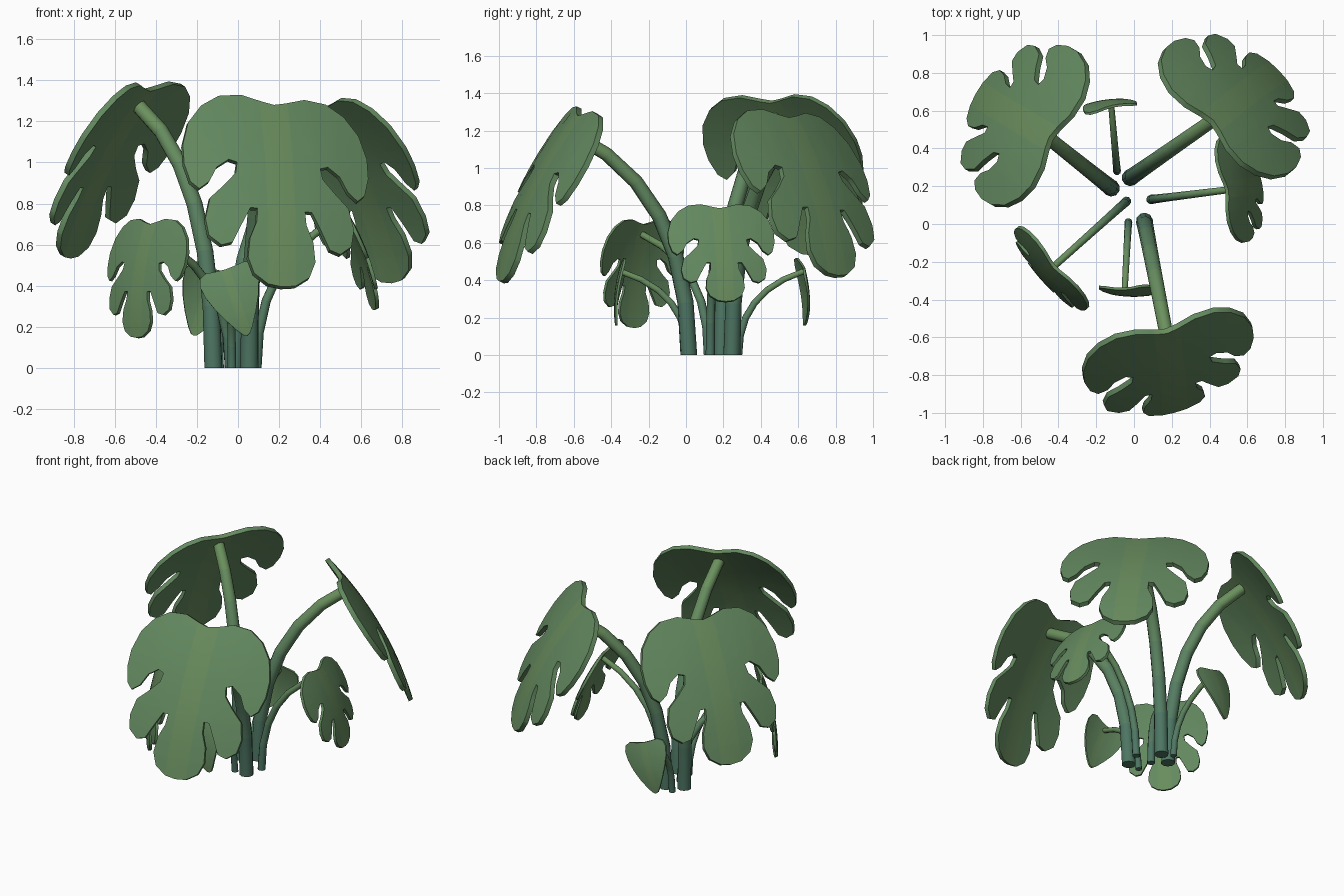
import bpy, bmesh
from math import radians, sin, cos, pi
from mathutils import Vector

if "Cube" in bpy.data.objects:
    bpy.data.objects.remove(bpy.data.objects["Cube"])

def material(name, rgb):
    m = bpy.data.materials.new(name)
    m.diffuse_color = (*rgb, 1)
    m.use_nodes = True
    m.node_tree.nodes["Principled BSDF"].inputs["Base Color"].default_value = m.diffuse_color
    return m

BLADE = material("leaf_green", (0.125, 0.25, 0.115))
RIB = material("midrib_green", (0.14, 0.262, 0.11))
STEPS = 6
LOW, HIGH = Vector((0.075, 0.18, 0.125)), Vector((0.145, 0.28, 0.11))
STEMS = [material(f"stem_green_{i}", LOW.lerp(HIGH, i / (STEPS - 1))) for i in range(STEPS)]

# Right half of each leaf outline: (across, down from the notch)
SPLIT = [(.06, -.015), (.16, -.05), (.27, -.04), (.36, .02), (.43, .12), (.465, .25),
         (.465, .36), (.44, .46), (.40, .50), (.35, .46), (.31, .38), (.25, .335), (.21, .35),
         (.22, .41), (.28, .48), (.35, .55), (.375, .66), (.36, .75), (.30, .80), (.245, .785),
         (.20, .69), (.155, .60), (.12, .60), (.125, .67), (.16, .76), (.17, .86),
         (.14, .94), (.07, .99)]
HEART = [(.15, -.01), (.32, -.03), (.43, .02), (.47, .13), (.44, .3), (.36, .5),
         (.25, .7), (.12, .9), (.05, .98)]

def finish(bm, name, mats):
    bmesh.ops.recalc_face_normals(bm, faces=bm.faces)
    me = bpy.data.meshes.new(name)
    bm.to_mesh(me)
    bm.free()
    for m in mats:
        me.materials.append(m)
    me.shade_smooth()
    me.set_sharp_from_angle(angle=radians(48))
    ob = bpy.data.objects.new(name, me)
    bpy.context.collection.objects.link(ob)

def leaf(name, half, notch, az, tilt, roll, sx, sy, thick):
    """Flat outline, cut into strips, thickened, bent; returns the stalk joint."""
    az, tilt, roll = radians(az), radians(tilt), radians(roll)
    h, z = Vector((cos(az), sin(az), 0)), Vector((0, 0, 1))
    s, d = z.cross(h), h * sin(tilt) - z * cos(tilt)
    s, d = s * cos(roll) - d * sin(roll), d * cos(roll) + s * sin(roll)
    n = s.cross(-d)
    bm = bmesh.new()
    pts = [(0, 0)] + half + [(0, 1)] + [(-u, w) for u, w in reversed(half)]
    f = bm.faces.new([bm.verts.new((u, w, 0)) for u, w in pts])
    f.normal_update()
    bmesh.ops.triangulate(bm, faces=[f])
    cuts = [((u, 0, 0), (1, 0, 0)) for u in (-.3, -.18, -.07, 0, .07, .18, .3)]
    cuts += [((0, w, 0), (0, 1, 0)) for w in (.12, .27, .42, .57, .72, .87)]
    for co, no in cuts:
        bmesh.ops.bisect_plane(bm, geom=bm.verts[:] + bm.edges[:] + bm.faces[:],
                               plane_co=co, plane_no=no, dist=1e-4)
    bmesh.ops.remove_doubles(bm, verts=bm.verts, dist=1e-4)
    for f in bm.faces:
        f.material_index = int(abs(f.calc_center_median().x) < .07)
    new = bmesh.ops.extrude_face_region(bm, geom=bm.faces[:], use_keep_orig=True)["geom"]
    for v in new:
        if isinstance(v, bmesh.types.BMVert):
            v.co.z = -thick

    def place(u, w, depth):
        bulge = .22 * (w - w * w) * sy - .28 * u * u * sx
        return Vector(notch) + s * (u * sx) + d * (w * sy) + n * (bulge + depth)
    for v in bm.verts:
        v.co = place(*v.co)
    finish(bm, name, (BLADE, RIB))
    return place(0, .1, -thick * .7)

def stalk(name, base, end, r0, r1, sides=10):
    """Tapered tube that rises steeply and then arches outwards."""
    a = Vector((base[0], base[1], 0))
    b = Vector((a.x, a.y, end.z * .75))
    out = Vector((end.x - a.x, end.y - a.y, 0)).normalized()
    side = Vector((-out.y, out.x, 0))
    bm = bmesh.new()
    rings = []
    for i in range(STEPS + 1):
        t = i / STEPS
        p = a * (1 - t) ** 2 + b * (2 * t * (1 - t)) + end * t * t
        up = ((b - a) * (1 - t) + (end - b) * t).normalized().cross(side)
        r = r0 + (r1 - r0) * t
        rings.append([bm.verts.new(p + (side * cos(k * 2 * pi / sides) + up * sin(k * 2 * pi / sides)) * r)
                      for k in range(sides)])
    for i in range(STEPS):
        for k in range(sides):
            j = (k + 1) % sides
            f = bm.faces.new((rings[i][k], rings[i][j], rings[i + 1][j], rings[i + 1][k]))
            f.material_index = i
    bm.faces.new(rings[0][::-1])
    bm.faces.new(rings[-1]).material_index = STEPS - 1
    finish(bm, name, STEMS)

# name, outline, notch, azimuth, tilt, roll, width, length, thickness, stalk base, radii
PLANTS = [
    ("front_large", SPLIT, (.175, -.58, 1.28), -73, 25, -5, 1.0, .98, .03, (.055, .015), .045, .036),
    ("back_right_large", SPLIT, (.42, .55, 1.27), 46, 27, -4, 1.0, .95, .03, (-.02, .245), .045, .036),
    ("back_left_large", SPLIT, (-.45, .46, 1.36), 151, 29, -1, 1.0, .93, .03, (-.12, .19), .045, .036),
    ("left_medium", SPLIT, (-.43, -.23, .70), 221, 9, 0, .61, .56, .018, (-.04, .12), .025, .018),
    ("right_medium", SPLIT, (.50, .18, .785), 11, 20, 0, .62, .53, .018, (.09, .13), .025, .018),
    ("front_small", HEART, (-.06, -.35, .48), -90, 5, 18, .31, .34, .013, (-.03, .01), .021, .016),
    ("back_small", HEART, (-.11, .63, .48), 100, 5, 18, .31, .34, .013, (-.09, .28), .021, .016),
]
for name, half, notch, az, tilt, roll, sx, sy, th, base, r0, r1 in PLANTS:
    joint = leaf(name + "_leaf", half, notch, az, tilt, roll, sx, sy, th)
    stalk(name + "_stalk", base, joint, r0, r1)
